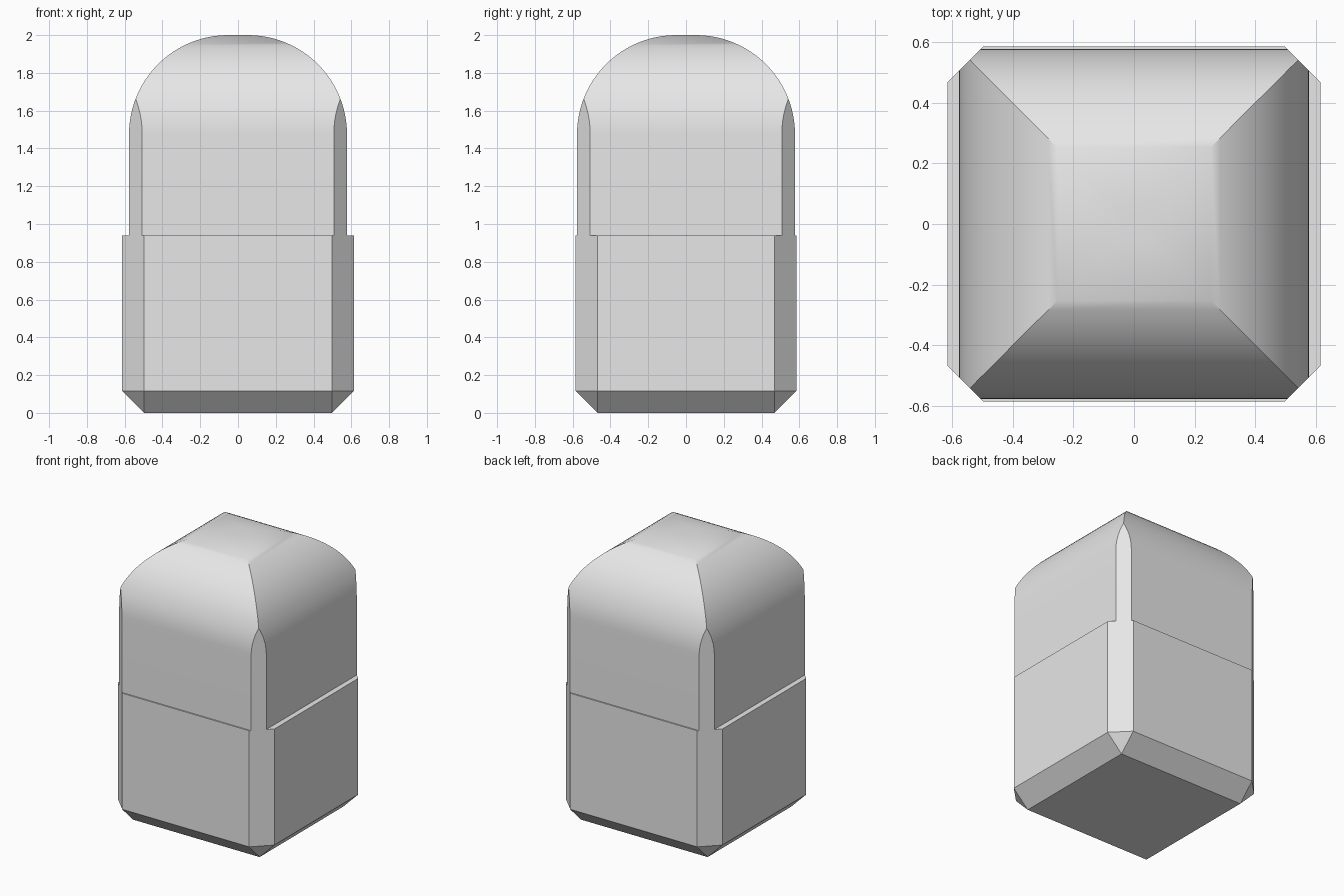
import bpy, bmesh, math
from mathutils import Vector

default_cube = bpy.data.objects.get("Cube")
if default_cube:
    bpy.data.objects.remove(default_cube, do_unlink=True)

grey = bpy.data.materials.new("light_grey")
grey.use_nodes = True
grey.diffuse_color = (0.8, 0.8, 0.8, 1)
grey.node_tree.nodes["Principled BSDF"].inputs["Base Color"].default_value = (0.8, 0.8, 0.8, 1)

SEAM = 0.94      # height where the base meets the dome
CHAMFER = 0.117
HALF_X, HALF_Y = 0.615, 0.586


def finish(name, bm):
    bmesh.ops.recalc_face_normals(bm, faces=bm.faces[:])
    mesh = bpy.data.meshes.new(name)
    bm.to_mesh(mesh)
    bm.free()
    mesh.materials.append(grey)
    mesh.shade_smooth()
    mesh.set_sharp_from_angle(angle=math.radians(30))
    obj = bpy.data.objects.new(name, mesh)
    bpy.context.collection.objects.link(obj)
    return obj


# Base block: chamfered along the bottom and the upright edges
bm = bmesh.new()
bmesh.ops.create_cube(bm, size=1)
for v in bm.verts:
    v.co = Vector((v.co.x * 2 * HALF_X, v.co.y * 2 * HALF_Y, (v.co.z + 0.5) * SEAM))
edges = [e for e in bm.edges if min(v.co.z for v in e.verts) < 0.01]
bmesh.ops.bevel(bm, geom=edges, offset=CHAMFER, offset_type='OFFSET',
                segments=1, profile=0.5, affect='EDGES')
finish("base_block", bm)

# Domed upper body: square rings following a rounded profile
SIDE, RADIUS, STEPS = 0.577, 0.525, 24
profile = [(SIDE, SEAM)]
for i in range(STEPS + 1):
    a = math.pi / 2 * i / STEPS
    profile.append((SIDE - RADIUS + RADIUS * math.cos(a), 2 - RADIUS + RADIUS * math.sin(a)))

bm = bmesh.new()
rings = [[bm.verts.new((sx * h, sy * h, z)) for sx, sy in ((1, 1), (-1, 1), (-1, -1), (1, -1))]
         for h, z in profile]
for low, high in zip(rings, rings[1:]):
    for k in range(4):
        n = (k + 1) % 4
        bm.faces.new((low[k], low[n], high[n], high[k]))
bm.faces.new(rings[0][::-1])
bm.faces.new(rings[-1])

# Upright corner chamfers, flush with those of the base
reach = (HALF_X + HALF_Y - CHAMFER) / 2
for sx in (1, -1):
    for sy in (1, -1):
        cut = bmesh.ops.bisect_plane(bm, geom=bm.verts[:] + bm.edges[:] + bm.faces[:],
                                     plane_co=(sx * reach, sy * reach, 0),
                                     plane_no=(sx, sy, 0), clear_outer=True)
        rim = [g for g in cut["geom_cut"] if isinstance(g, bmesh.types.BMEdge)]
        bmesh.ops.edgeloop_fill(bm, edges=rim)
finish("domed_body", bm)
